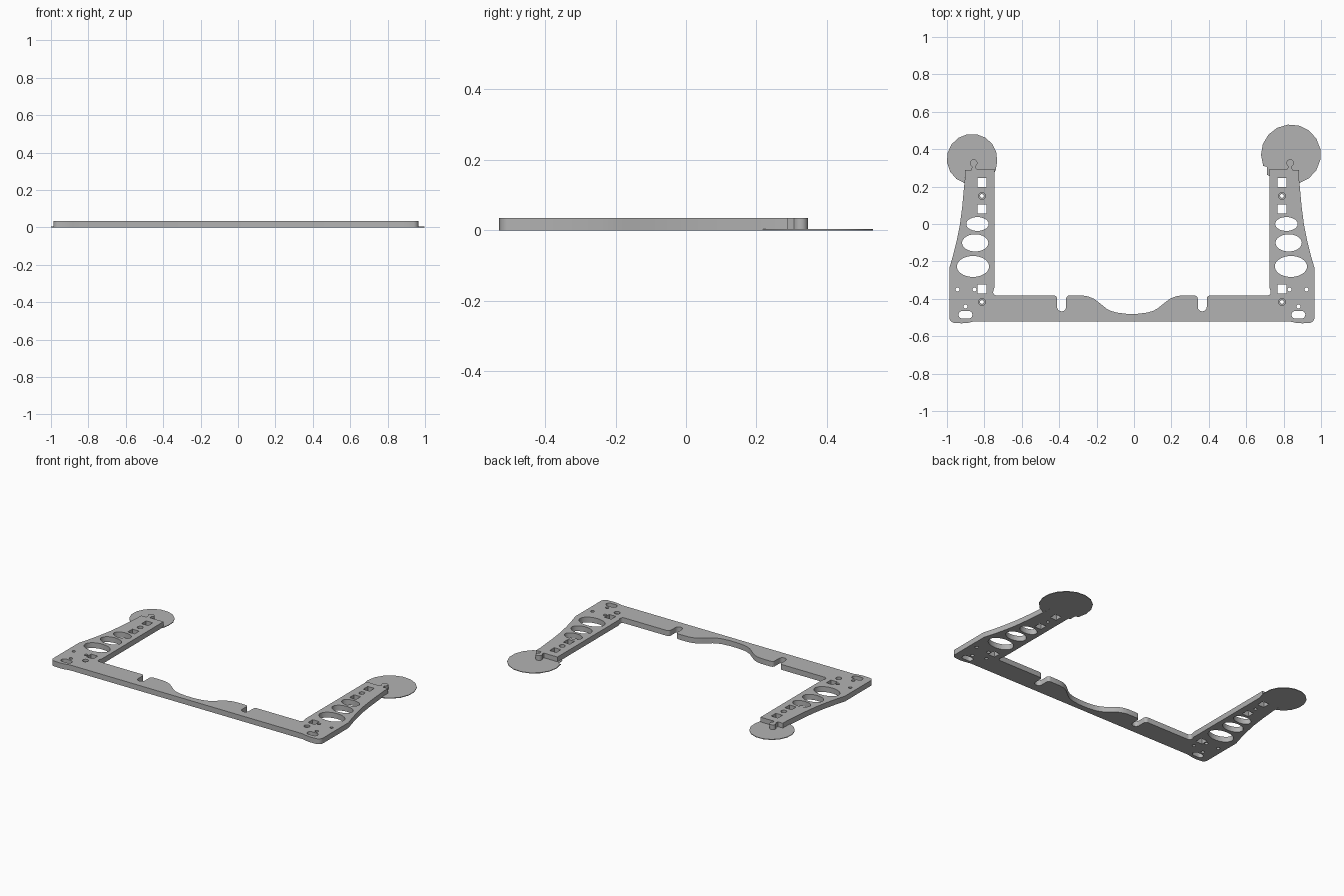
import bpy, bmesh, math

if "Cube" in bpy.data.objects:
    bpy.data.objects.remove(bpy.data.objects["Cube"])

THICK, DISC_THICK = 0.035, 0.004
OFFSET = (-0.011, -0.005)

grey = bpy.data.materials.new("plain grey")
grey.use_nodes = True
grey.diffuse_color = (0.45, 0.45, 0.45, 1)
grey.node_tree.nodes["Principled BSDF"].inputs["Base Color"].default_value = (0.45, 0.45, 0.45, 1)


def arc(cx, cy, rx, ry, start, end, n):
    """Points on an elliptical arc, angles in degrees."""
    angles = [math.radians(start + (end - start) * i / n) for i in range(n + 1)]
    return [(cx + rx * math.cos(a), cy + ry * math.sin(a)) for a in angles]


def ellipse(cx, cy, rx, ry, n=40):
    return arc(cx, cy, rx, ry, 0, 360, n)[:-1]


def square(cx, cy, h):
    return [(cx - h, cy - h), (cx + h, cy - h), (cx + h, cy + h), (cx - h, cy + h)]


def slot(cx, cy, half, r):
    return (arc(cx + half - r, cy, r, r, -90, 90, 10)
            + arc(cx - half + r, cy, r, r, 90, 270, 10))


def mirror(points):
    return [(-x, y) for x, y in reversed(points)]


def plate(name, loops, height):
    """Extrude closed flat loops; inner loops become holes."""
    curve = bpy.data.curves.new(name, "CURVE")
    curve.dimensions = "2D"
    curve.fill_mode = "BOTH"
    curve.extrude = height / 2
    for loop in loops:
        spline = curve.splines.new("POLY")
        spline.points.add(len(loop) - 1)
        for point, (x, y) in zip(spline.points, loop):
            point.co = (x + OFFSET[0], y + OFFSET[1], 0, 1)
        spline.use_cyclic_u = True
    temp = bpy.data.objects.new(name + "_profile", curve)
    bpy.context.collection.objects.link(temp)
    graph = bpy.context.evaluated_depsgraph_get()
    mesh = bpy.data.meshes.new_from_object(temp.evaluated_get(graph))
    bpy.data.objects.remove(temp)
    bm = bmesh.new()
    bm.from_mesh(mesh)
    bmesh.ops.remove_doubles(bm, verts=bm.verts, dist=0.0001)
    bmesh.ops.recalc_face_normals(bm, faces=bm.faces)
    bmesh.ops.translate(bm, verts=bm.verts, vec=(0, 0, height / 2))
    bm.to_mesh(mesh)
    bm.free()
    mesh.materials.clear()
    mesh.materials.append(grey)
    obj = bpy.data.objects.new(name, mesh)
    bpy.context.collection.objects.link(obj)
    bpy.ops.object.select_all(action="DESELECT")
    obj.select_set(True)
    bpy.context.view_layer.objects.active = obj
    bpy.ops.object.shade_smooth_by_angle(angle=math.radians(30))
    return obj


# Right half of the frame outline, from the front edge round to the middle dip
half = [(-0.84, -0.515), (-0.875, -0.523), (-0.91, -0.526)]
half += arc(-0.946, -0.494, 0.03, 0.03, 260, 180, 8)
half += [(-0.976, -0.23), (-0.957, -0.165), (-0.937, -0.085), (-0.92, 0.0),
         (-0.907, 0.1), (-0.898, 0.2), (-0.893, 0.25), (-0.893, 0.295)]
# Keyed tab on the arm end
half += [(-0.858, 0.295), (-0.855, 0.312)]
half += arc(-0.846, 0.331, 0.02, 0.02, 235, -55, 16)
half += [(-0.835, 0.312), (-0.832, 0.30)]
half += [(-0.735, 0.30), (-0.735, -0.335), (-0.741, -0.352)]
half += arc(-0.724, -0.359, 0.018, 0.018, 180, 270, 6)
# Open slot in the crossbar
half += arc(-0.418, -0.395, 0.018, 0.018, 90, 0, 6)
half += arc(-0.376, -0.438, 0.024, 0.024, 180, 360, 12)
half += arc(-0.334, -0.395, 0.018, 0.018, 180, 90, 6)
# Sweep into the dip
half += [(-0.265, -0.377), (-0.235, -0.382), (-0.205, -0.394), (-0.18, -0.412),
         (-0.135, -0.448), (-0.112, -0.46), (-0.08, -0.469), (-0.03, -0.475)]

# Openings in one arm
holes = [square(-0.802, y, 0.024) for y in (0.227, 0.085, -0.342)]
holes += [ellipse(-0.826, 0.005, 0.06, 0.037), ellipse(-0.838, -0.096, 0.07, 0.046),
          ellipse(-0.85, -0.222, 0.086, 0.056)]
holes += [ellipse(x, y, 0.011, 0.011, 16)
          for x, y in ((-0.933, -0.345), (-0.842, -0.345), (-0.89, -0.436))]
holes.append(slot(-0.89, -0.48, 0.037, 0.02))
SCREW_Y = (0.155, -0.412)
holes += [ellipse(-0.802, y, 0.018, 0.018, 24) for y in SCREW_Y]

plate("frame", [half + mirror(half)] + holes + [mirror(h) for h in holes], THICK)

# Ledges that step the screw holes down
for side, label in ((-1, "right"), (1, "left")):
    for y, place in zip(SCREW_Y, ("back", "front")):
        plate(f"{label}_{place}_screw_ledge",
              [ellipse(side * 0.802, y, r, r, 24) for r in (0.018, 0.01)], 0.02)

# Thin faceted discs fitted round the arm ends
right_disc = arc(-0.855, 0.352, 0.135, 0.135, -7, 253, 12)
right_disc += [(-0.893, 0.295), (-0.735, 0.295), (-0.735, 0.28), (-0.728, 0.295)]
plate("right_disc", [right_disc], DISC_THICK)

left_disc = arc(0.85, 0.377, 0.16, 0.16, -74, 202, 13)
left_disc += [(0.695, 0.318), (0.722, 0.31), (0.722, 0.268), (0.735, 0.262),
              (0.735, 0.295), (0.893, 0.295)]
plate("left_disc", [left_disc], DISC_THICK)
